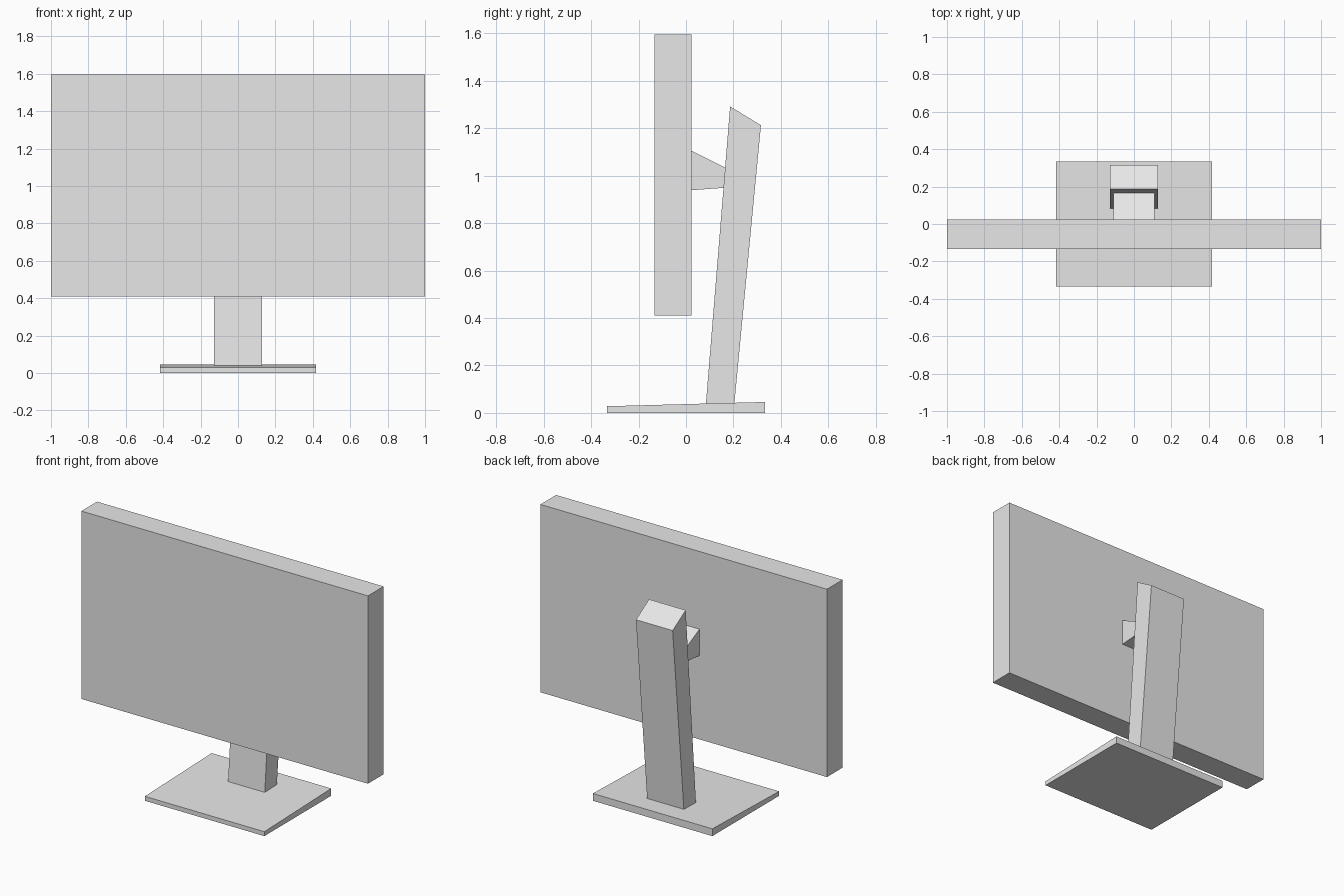
import bpy
import bmesh

cube = bpy.data.objects.get("Cube")
if cube:
    bpy.data.objects.remove(cube, do_unlink=True)

grey = bpy.data.materials.new("plain_grey")
grey.use_nodes = True
colour = (0.8, 0.8, 0.8, 1)
grey.diffuse_color = colour
grey.node_tree.nodes["Principled BSDF"].inputs["Base Color"].default_value = colour


def extrude_profile(name, half_width, profile):
    """Extrude a side profile of (y, z) points evenly across x."""
    bm = bmesh.new()
    face = bm.faces.new([bm.verts.new((-half_width, y, z)) for y, z in profile])
    result = bmesh.ops.extrude_face_region(bm, geom=[face])
    verts = [v for v in result["geom"] if isinstance(v, bmesh.types.BMVert)]
    bmesh.ops.translate(bm, verts=verts, vec=(2 * half_width, 0, 0))
    bmesh.ops.recalc_face_normals(bm, faces=bm.faces)
    mesh = bpy.data.meshes.new(name)
    bm.to_mesh(mesh)
    bm.free()
    mesh.materials.append(grey)
    obj = bpy.data.objects.new(name, mesh)
    bpy.context.collection.objects.link(obj)
    return obj


# Flat display slab
extrude_profile("screen_panel", 1.0,
                [(-0.133, 0.41), (0.023, 0.41), (0.023, 1.595), (-0.133, 1.595)])

# Wedge-shaped foot, slightly thicker at the back
extrude_profile("stand_base", 0.417,
                [(-0.333, 0), (0.333, 0), (0.333, 0.046), (-0.333, 0.028)])

# Column leaning backwards with a slanted top
extrude_profile("stand_neck", 0.128,
                [(0.084, 0.039), (0.204, 0.042), (0.316, 1.213), (0.186, 1.292)])

# Tapered bracket joining panel and column
extrude_profile("mount_arm", 0.11,
                [(0.023, 0.939), (0.158, 0.949), (0.165, 1.034), (0.023, 1.105)])
